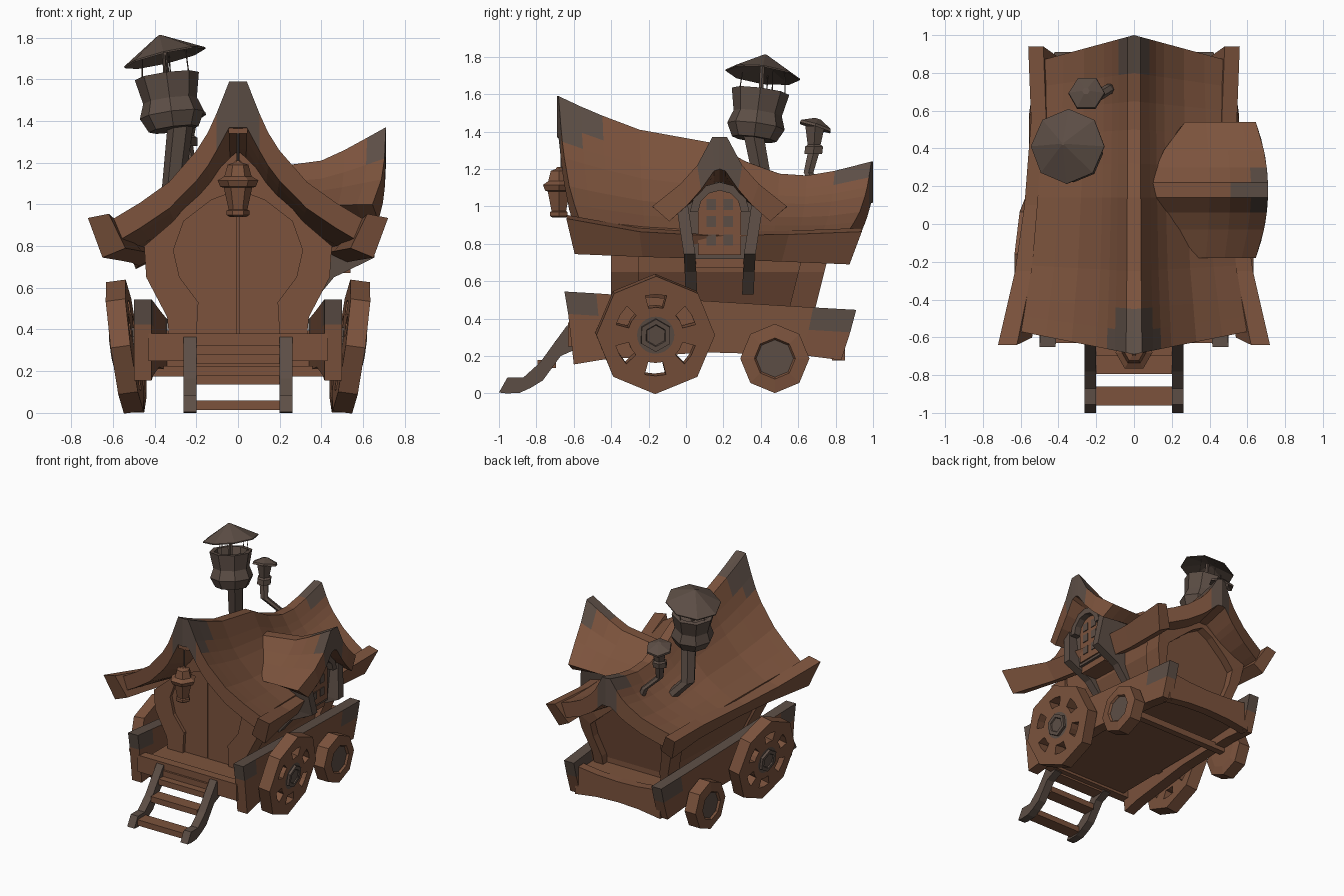
import bpy, bmesh, math
from mathutils import Matrix, Euler

if "Cube" in bpy.data.objects:
    bpy.data.objects.remove(bpy.data.objects["Cube"])

MATS = []
for name, col in (("warm brown wood", (0.2, 0.086, 0.046)), ("worn grey brown", (0.108, 0.076, 0.06))):
    m = bpy.data.materials.new(name)
    m.diffuse_color = (*col, 1)
    m.use_nodes = True
    m.node_tree.nodes["Principled BSDF"].inputs["Base Color"].default_value = m.diffuse_color
    MATS.append(m)
BROWN, GREY = 0, 1


def obj(name, verts, faces, mat=BROWN, mirror=False, xf=None):
    """Mesh object; mat is an index or a rule(center, normal); mirror doubles it across x."""
    if xf:
        verts = [tuple(xf @ Matrix.Translation(v).translation) for v in verts]
    if mirror:
        n = len(verts)
        verts = list(verts) + [(-x, y, z) for x, y, z in verts]
        faces = faces + [[i + n for i in f] for f in faces]
    me = bpy.data.meshes.new(name)
    me.from_pydata(verts, [], faces)
    bm = bmesh.new()
    bm.from_mesh(me)
    bmesh.ops.recalc_face_normals(bm, faces=bm.faces)
    bm.to_mesh(me)
    bm.free()
    for m in MATS:
        me.materials.append(m)
    for p in me.polygons:
        p.material_index = int(mat(p.center, p.normal)) if callable(mat) else mat
    o = bpy.data.objects.new(name, me)
    bpy.context.collection.objects.link(o)
    return o


def loft(name, secs, mat=BROWN, strip=False, **kw):
    """Skin through closed rings; strip caps the ends with a row of quads."""
    k = len(secs[0])
    verts = [v for s in secs for v in s]
    faces = [[a * k + i, a * k + (i + 1) % k, (a + 1) * k + (i + 1) % k, (a + 1) * k + i]
             for a in range(len(secs) - 1) for i in range(k)]
    for b in (0, (len(secs) - 1) * k):
        if strip:
            faces += [[b + i, b + i + 1, b + k - 2 - i, b + k - 1 - i] for i in range(k // 2 - 1)]
        else:
            faces.append([b + i for i in range(k)])
    return obj(name, verts, faces, mat, **kw)


def ring(c, r, n=6):
    return [(c[0] + r * math.cos(math.tau * i / n), c[1] + r * math.sin(math.tau * i / n), c[2]) for i in range(n)]


def turned(name, prof, n, mat=GREY, **kw):
    return loft(name, [ring((0, 0, z), r, n) for r, z in prof], mat, **kw)


def box(name, x, y, z, mat=BROWN, **kw):
    return loft(name, [[(a, y[0], z[0]), (a, y[1], z[0]), (a, y[1], z[1]), (a, y[0], z[1])] for a in x], mat, **kw)


def sym(half):
    return half + [(-x, z) for x, z in half[-2::-1]]


def along_y(pts, y, lean=0):
    return [(x, y + lean * (min(z, .8) - .65), z) for x, z in pts]


# main roof: concave saddle-backed gable
PROF = [(0, 1), (.07, 1), (.17, .77), (.24, .63), (.33, .5), (.55, .27), (.78, .12), (1, 0)]
STN = [(-.69, -.57, 1.59, .60, .93), (-.57, -.49, 1.535, .585, .92), (-.45, -.4, 1.485, .57, .91),
       (-.25, -.22, 1.41, .54, .89), (.14, .14, 1.34, .51, .87), (.32, .3, 1.24, .50, .86),
       (.5, .47, 1.175, .49, .86), (.65, .6, 1.165, .485, .86), (.8, .73, 1.19, .48, .86), (1, .87, 1.24, .48, .87)]
secs = []
for yr, ye, zr, w, ze in STN:
    top = [(f * w, yr + (ye - yr) * f, ze + (zr - ze) * h) for f, h in PROF]
    low = [(x, y, z - .12 - .1 * h * h) for (x, y, z), (f, h) in zip(top, PROF)]
    full = lambda p: p[::-1] + [(-x, y, z) for x, y, z in p[1:]]
    secs.append(full(top) + full(low)[::-1])


def roof_rule(c, n):
    ax = abs(c.x)
    if abs(n.y) > .8:
        return (c.y < 0 and c.z > 1.31) or (c.y > 0 and ax < .09)
    return n.z > 0 and ((c.y < -.57 and ax < .15) or (c.y < -.45 and ax < .1) or (c.y > .8 and ax < .07))


loft("main_roof", secs, roof_rule, strip=True)

# leaning fascia boards along both eaves
secs = []
for y, xo, zt, t, h in ((-.64, .72, .955, .1, .21), (-.25, .63, .885, .09, .155), (.1, .58, .865, .085, .145),
                        (.55, .545, .87, .08, .165), (.94, .56, .885, .08, .195)):
    secs.append([(xo, y, zt - .02), (xo - t, y, zt), (xo - t - .08, y * .94, zt - h + .045), (xo - .07, y * .93, zt - h)])
loft("eave_board", secs, mirror=True)

# body: recessed core, front and back frames, double door
OUT = [(.33, .36), (.34, .46), (.44, .65), (.45, .80), (.31, .92), (.145, 1.12), (0, 1.26)]
DOOR = [(.2, .36), (.19, .53), (.28, .65), (.31, .78), (.26, .92), (.13, 1.02), (0, 1.07)]
BACK = [(.33, .36), (.33, .46), (.39, .65), (.40, .78), (.3, .86), (.12, 1.0), (0, 1.06)]
INB = [(x * .76, .36 + (z - .36) * .82) for x, z in BACK]
loft("body_walls", [along_y(sym([(x - i, z) for x, z in ((.32, .36), (.325, .46), (.42, .65), (.43, .8))] + [(0, .84)]), y)
                    for y, i in ((-.3, 0), (.62, .04))])
for name, o, i, y0, y1, ln in (("front_frame", OUT, DOOR, -.40, -.25, 0), ("back_frame", BACK, INB, .6, .74, .25)):
    loft(name, [along_y(sym(o) + sym(i)[::-1], y, ln) for y in (y0, y1)], strip=True)
leaf = [(max(x, .004), z) for x, z in DOOR] + [(.004, .36)]
loft("door_leaf", [along_y(leaf, y) for y in (-.375, -.33)], mirror=True)
box("door_backing", (-.31, .31), (-.33, -.28), (.36, 1.0))
loft("back_panel", [along_y(sym(INB), y, .25) for y in (.62, .68)])

# wagon bed: tapered side boards, floor, end beams
secs = []
for yt, yb, zt, zb in ((-.65, -.6, .545, .155), (-.48, -.45, .535, .18), (.1, .1, .495, .22),
                       (.68, .62, .46, .205), (.91, .83, .447, .178)):
    xo = .5 - .05 * (yt + .65)
    lv = [(yt, zt), (yt + (yb - yt) * .4, zt - .12), (yb, zb)]
    secs.append([(xo, y, z) for y, z in lv] + [(xo - .085, y, z) for y, z in lv[::-1]])


def board_rule(c, n):
    return n.z > .8 or (c.z > .36 and (c.y < -.5 or c.y > .66))


loft("side_board", secs, board_rule, strip=True, mirror=True)
box("floor", (-.37, .37), (-.58, .82), (.27, .37))
box("front_beam", (-.43, .43), (-.63, -.56), (.25, .38))
box("front_step_plank", (-.2, .2), (-.645, -.56), (.25, .325))
xs = [-.37, -.18, 0, .18, .37]
arch = [(x, .40 - .03 * (1 - (x / .37) ** 2)) for x in xs] + [(x, .21 - .25 * (x ** 2)) for x in xs[::-1]]
loft("back_beam", [along_y(arch, y) for y in (.78, .85)], strip=True)

# steps
side = [(-1, .005), (-.955, .085), (-.87, .085), (-.78, .166), (-.69, .29), (-.635, .365),
        (-.58, .24), (-.67, .2), (-.765, .07), (-.83, .03), (-.89, .003), (-.96, 0)]
loft("stair_stringer", [[(x, y, z) for y, z in side] for x in (.2, .262)], GREY, strip=True, mirror=True)
for y, z in ((-.91, .015), (-.745, .135), (-.65, .235)):
    box("stair_tread", (-.2, .2), (y - .05, y + .05), (z, z + .045))


# wheels: octagonal rims; the large ones have six openings
def big_wheel(sx):
    n, R, verts, faces = 24, .318, [], []
    for r in (.04, .1, .15, .22, R):
        for i in range(n):
            a = math.tau * i / n
            d = a % (math.pi / 4) - math.pi / 8
            rr = r * math.cos(math.pi / 8) / math.cos(d) if r == R else r
            verts.append((0, rr * math.cos(a), rr * math.sin(a)))
    for k in range(4):
        for i in range(n):
            if k != 2 or (i + 3) % 4 > 1:
                faces.append([k * n + i, k * n + (i + 1) % n, k * n + n + (i + 1) % n, k * n + n + i])
    o = obj("big_wheel", verts, faces, lambda c, nn: c.yz.length < .1)
    mod = o.modifiers.new("thickness", "SOLIDIFY")
    mod.thickness, mod.offset = .095, 0
    hub = turned("wheel_hub", [(.085, -.06), (.09, .04), (.088, .066), (.06, .066), (.055, .058)], 6,
                 xf=Matrix.Rotation(sx * math.pi / 2, 4, 'Y'))
    for p in (o, hub):
        p.location, p.rotation_euler = (sx * .543, -.165, .318), (0, sx * .135, sx * .065)


for sx in (1, -1):
    big_wheel(sx)
turned("small_wheel", [(.12, -.06), (.185, -.05), (.185, .045), (.11, .055), (.1, .04)], 8,
       lambda c, n: (c.yz - Matrix.Translation((0, .475, .19)).translation.yz).length < .02 and n.x * c.x > 0,
       xf=Matrix.Translation((.50, .475, .187)) @ Matrix.Rotation(math.pi / 2, 4, 'Y'), mirror=True)
for y, z in ((-.165, .3), (.475, .2)):
    box("axle", (-.5, .5), (y - .025, y + .025), (z - .025, z + .025))

# dormer on the right side: roof with ridge along x
UP = [(0, 0), (.04, 0), (.12, -.15), (.21, -.25), (.36, -.37)]
LO = [(0, -.17), (.03, -.18), (.1, -.28), (.17, -.36), (.27, -.45)]
secs = []
for xr, xe, zr in ((.71, .645, 1.37), (.62, .57, 1.32), (.51, .48, 1.26), (.4, .38, 1.21), (.1, .27, 1.17)):
    s = (zr - .99) / .38
    half = lambda P: [(xr + (xe - xr) * (h / .36) ** 2, h, zr + d * s) for h, d in P]
    full = lambda p: [(x, .18 + h, z) for x, h, z in p[::-1]] + [(x, .18 - h, z) for x, h, z in p[1:]]
    secs.append(full(half(UP)) + full(half(LO))[::-1])
loft("dormer_roof", secs, lambda c, n: c.z > 1.2 and abs(c.y - .18) < .1 and
     (c.x > .64 or (c.x > .53 and abs(c.y - .18) < .05)), strip=True)


def yz(pts, x0, x1):
    return [[(x, y, z) for y, z in pts] for x in (x0, x1)]


# dormer window: wall, leaning posts, arch, pane, sill
loft("dormer_wall", yz([(.03, .72), (.33, .72), (.36, 1.0), (.2, 1.13), (.16, 1.13), (0, 1.0)], .42, .56), GREY)
for s in (-1, 1):
    post = []
    for z, x0, x1, d in ((.53, .26, .36, .15), (.65, .33, .46, .155), (.745, .4, .655, .16), (1.04, .4, .62, .205)):
        ys = (.18 + s * (d - .03), .18 + s * (d + .032))
        post.append([(x0, ys[0], z), (x1, ys[0], z), (x1, ys[1], z), (x0, ys[1], z)])
    loft("dormer_post", post, GREY)
arc = lambda r: [(.18 + r * math.cos(math.pi * i / 6), .97 + r * math.sin(math.pi * i / 6)) for i in range(7)]
loft("window_arch", yz(arc(.16) + arc(.115)[::-1], .5, .62), GREY, strip=True)
loft("window_pane", yz([(.295, .74)] + arc(.115) + [(.065, .74)], .55, .57))
for y in (.135, .225):
    for z in (.82, .92, 1.01):
        box("window_light", (.565, .576), (y - .025, y + .025), (z - .03, z + .03), GREY)
box("window_sill", (.36, .54), (.05, .31), (.67, .748))

# large chimney
loft("chimney_pipe", [ring((-.2, .46, .96), .055), ring((-.31, .42, 1.08), .055), ring((-.275, .36, 1.39), .062)], GREY)
turned("chimney_pot", [(.12, 0), (.155, .07), (.13, .14), (.155, .26), (.12, .26), (.11, .2)], 8,
       xf=Matrix.Translation((-.308, .365, 1.36)) @ Euler((-.13, -.13, 0)).to_matrix().to_4x4())
CAP = [(.02, .06), (.2, 0), (.2, .008), (.008, .115)]
turned("chimney_cap", CAP, 8,
       xf=Matrix.Translation((-.35, .41, 1.70)) @ Euler((-.13, -.235, 0)).to_matrix().to_4x4())
loft("cap_rod", [ring((-.335, .395, 1.5), .014), ring((-.355, .41, 1.78), .014)], GREY)
for dx, dy in ((-.12, .03), (.11, .06), (0, -.12), (.02, .13)):
    loft("cap_wire", [ring((-.34 + dx, .4 + dy, 1.58), .003, 4),
                      ring((-.35 + dx * .9, .41 + dy * .9, 1.72 + dx * .2), .003, 4)], GREY)

# small bent chimney
loft("small_chimney_pipe", [ring((-.12, .72, 1.03), .028), ring((-.14, .71, 1.09), .028), ring((-.23, .655, 1.18), .03),
                            ring((-.25, .68, 1.28), .035), ring((-.25, .68, 1.28), .055),
                            ring((-.25, .685, 1.32), .055), ring((-.25, .685, 1.33), .04), ring((-.25, .69, 1.43), .06)], GREY)
turned("small_chimney_cap", [(.02, .03), (.098, 0), (.095, .015), (.02, .05)], 6,
       xf=Matrix.Translation((-.25, .69, 1.42)) @ Euler((-.3, -.1, 0)).to_matrix().to_4x4())

# hanging lantern at the front gable
turned("lantern", [(.04, .94), (.055, .95), (.055, .97), (.045, .975), (.068, 1.08), (.085, 1.085), (.098, 1.115),
                   (.065, 1.135), (.05, 1.19), (.02, 1.2), (.012, 1.21)], 6, BROWN, xf=Matrix.Translation((0, -.68, 0)))
loft("lantern_rod", [ring((0, -.665, 1.19), .006), ring((0, -.665, 1.37), .006)], GREY)
box("lantern_hook", (-.045, .045), (-.675, -.6), (1.34, 1.375))
